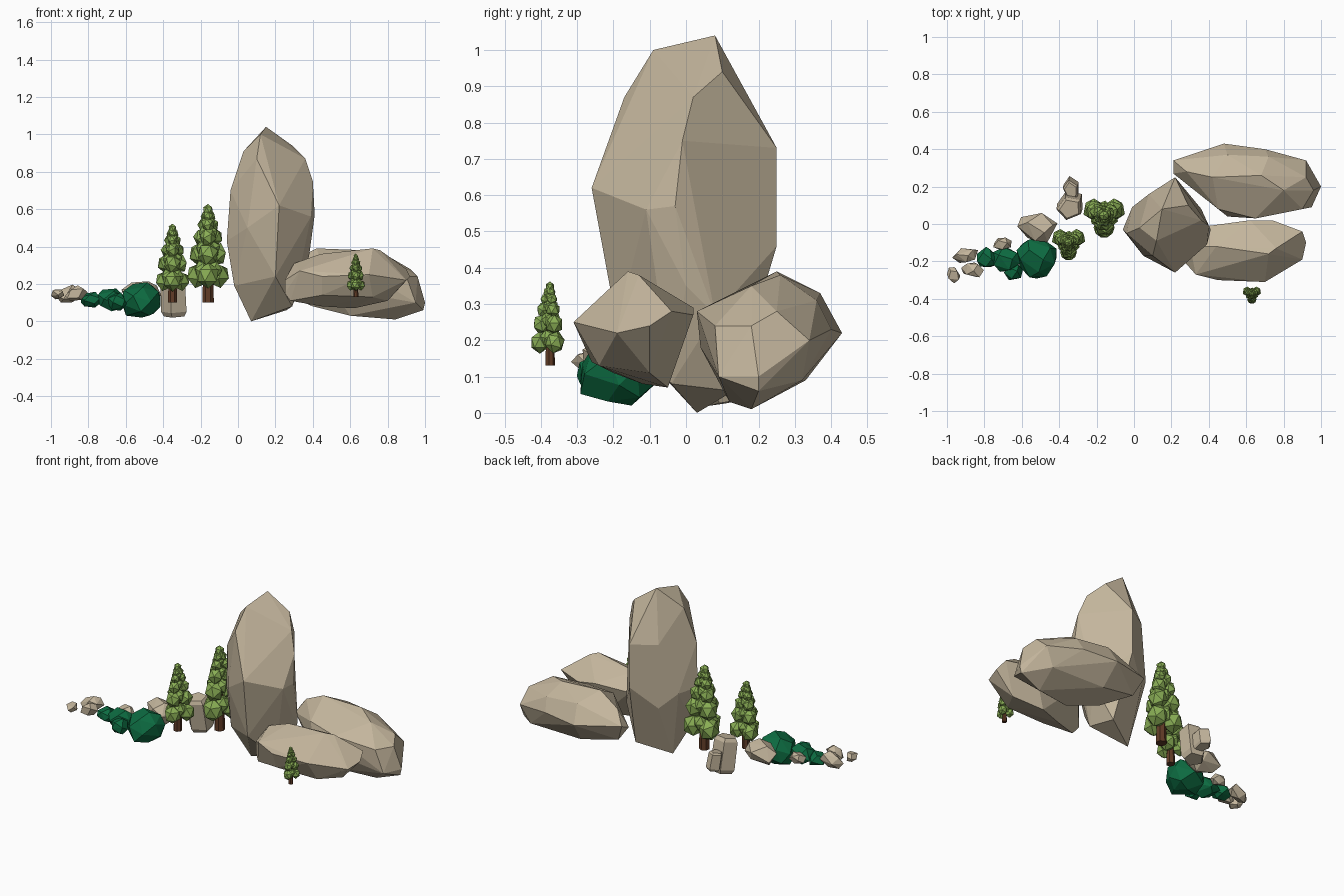
import bpy, bmesh, math, random
from mathutils import Vector, Matrix, Euler

default = bpy.data.objects.get("Cube")
if default:
    bpy.data.objects.remove(default, do_unlink=True)


def material(name, r, g, b):
    mat = bpy.data.materials.new(name)
    mat.use_nodes = True
    mat.diffuse_color = (r, g, b, 1)
    mat.node_tree.nodes["Principled BSDF"].inputs["Base Color"].default_value = (r, g, b, 1)
    return mat


STONE = material("tan_stone", 0.55, 0.465, 0.335)
SHRUB = material("dark_green_shrub", 0.004, 0.15, 0.054)
LEAF = material("leaf_green", 0.25, 0.42, 0.09)
BARK = material("brown_bark", 0.12, 0.045, 0.02)


def finish(name, bm, mat):
    """Turn a bmesh into a flat shaded object with one material."""
    bmesh.ops.recalc_face_normals(bm, faces=bm.faces)
    mesh = bpy.data.meshes.new(name)
    bm.to_mesh(mesh)
    bm.free()
    mesh.materials.append(mat)
    obj = bpy.data.objects.new(name, mesh)
    bpy.context.collection.objects.link(obj)
    return obj


def chiselled(name, points, mat):
    """Faceted solid wrapped tightly around its corner points."""
    bm = bmesh.new()
    for point in points:
        bm.verts.new(point)
    bmesh.ops.convex_hull(bm, input=bm.verts)
    loose = [v for v in bm.verts if not v.link_faces]
    bmesh.ops.delete(bm, geom=loose, context='VERTS')
    bmesh.ops.dissolve_limit(bm, angle_limit=math.radians(6),
                             verts=bm.verts, edges=bm.edges)
    return finish(name, bm, mat)


def boulder(name, corners):
    """Large rock from corners given in hundredths of a unit."""
    return chiselled(name, [Vector(c) / 100 for c in corners], STONE)


def lump(name, centre, radii, mat, count=16, turn=(0, 0, 0), seed=1):
    """Irregular lump: evenly spread points on an ellipsoid, jittered."""
    rng = random.Random(seed)
    spin = Euler(turn).to_matrix()
    points = []
    for i in range(count):
        z = 1 - 2 * (i + 0.5) / count
        angle = i * math.pi * (3 - math.sqrt(5)) + rng.uniform(-0.3, 0.3)
        ring = math.sqrt(1 - z * z)
        p = Vector((ring * math.cos(angle), ring * math.sin(angle), z))
        p *= rng.uniform(0.95, 1.12)
        p = Vector(a * b for a, b in zip(p, radii))
        points.append(spin @ p + Vector(centre))
    return chiselled(name, points, mat)


def pillar(name, centre, size, turn):
    """Upright broken stone block with chipped ends."""
    spin = Euler(turn).to_matrix()
    points = []
    for level, spread in ((-1, 0.8), (-0.75, 1), (0.8, 0.95), (1, 0.75)):
        for k in range(5):
            a = math.tau * k / 5 + 0.3
            p = Vector((math.cos(a) * spread * size[0],
                        math.sin(a) * spread * size[1], level * size[2]))
            points.append(spin @ p + Vector(centre))
    return chiselled(name, points, STONE)


def tree(name, base, scale):
    """Short trunk with triangular tiers of leaf clumps and a tip clump."""
    root = Matrix.Translation(base) @ Matrix.Scale(scale, 4)
    # Trunk
    bm = bmesh.new()
    bmesh.ops.create_cone(bm, cap_ends=True, segments=7, radius1=0.032,
                          radius2=0.02, depth=0.36,
                          matrix=root @ Matrix.Translation((0, 0, 0.18)))
    finish(name + "_trunk", bm, BARK)
    # Leaf clumps: height, distance from trunk, clump radius
    tiers = ((0.145, 0.063, 0.058), (0.26, 0.053, 0.053), (0.35, 0.04, 0.042),
             (0.415, 0.027, 0.032), (0.46, 0.015, 0.026), (0.495, 0, 0.027))
    bm = bmesh.new()
    for level, (height, reach, radius) in enumerate(tiers):
        for k in range(6 if reach else 1):
            # Three corner clumps, with smaller ones filling between them
            between = k % 2
            a = math.tau * k / 6 - math.pi / 2
            out = reach * (0.5 if between else 1)
            spot = (out * math.cos(a), out * math.sin(a),
                    height + between * radius * 0.5)
            tilt = Euler((0.5 * k, 0.4 * level, k + level)).to_matrix().to_4x4()
            stretch = Matrix.Diagonal((1, 1, 1.12, 1))
            bmesh.ops.create_icosphere(
                bm, subdivisions=1, radius=radius * (0.85 if between else 1.08),
                matrix=root @ Matrix.Translation(spot) @ stretch @ tilt)
    finish(name + "_leaves", bm, LEAF)


# Tall standing rock
boulder("standing_rock", [
    (15, 8, 104), (12, -9, 100), (29, 10, 94), (36, 2, 87), (3, -2, 91),
    (10, -17, 87), (22, -26, 62), (-4, -5, 70), (-6, -3, 43), (-1, 9, 42),
    (8, 16, 73), (22, 25, 73), (22, 25, 46), (40, -1, 75), (41, -3, 57),
    (39, -11, 56), (38, 0, 35), (5, -17, 50), (-2, -4, 19), (20, -19, 24),
    (7, 3, 0), (29, -4, 8), (26, 13, 6), (8, 16, 33), (36, 8, 27)])

# Two reclining boulders
boulder("front_boulder", [
    (25, -18, 15), (25, -18, 22), (30, -12, 31), (44, -12, 36), (72, -16, 39),
    (62, 2, 29), (74, 2, 27), (40, -1, 28), (90, -4, 28), (92, -10, 24),
    (90, -19, 22), (70, -31, 25), (45, -30, 24), (33, -27, 27), (45, -26, 14),
    (72, -24, 13), (80, -10, 11), (62, -5, 7), (45, -12, 8), (28, -20, 11),
    (76, -13, 38)])
boulder("back_boulder", [
    (21, 34, 25), (21, 27, 22), (28, 28, 32), (42, 25, 39), (68, 26, 38),
    (80, 18, 35), (92, 25, 28), (96, 18, 24), (92, 34, 20), (70, 40, 23),
    (48, 43, 22), (50, 37, 33), (72, 36, 31), (45, 8, 30), (65, 3, 28),
    (90, 8, 24), (50, 4, 18), (95, 9, 10), (100, 20, 10), (99, 20, 6),
    (84, 18, 1), (60, 12, 3), (40, 17, 8), (86, 32, 9), (50, 33, 9),
    (26, 30, 14)])

# Trees
tree("large_tree", (-0.16, 0.045, 0.1), 1)
tree("medium_tree", (-0.35, -0.1, 0.1), 0.8)
tree("small_tree", (0.63, -0.375, 0.13), 0.44)

# Shrubs, shrinking toward the outer end
lump("large_shrub", (-0.52, -0.185, 0.112), (0.108, 0.115, 0.098), SHRUB, 20, seed=3)
lump("medium_shrub", (-0.68, -0.19, 0.115), (0.08, 0.07, 0.06), SHRUB, 16, seed=5)
lump("side_shrub", (-0.645, -0.255, 0.105), (0.05, 0.048, 0.05), SHRUB, 14, seed=6)
lump("small_shrub", (-0.785, -0.185, 0.115), (0.058, 0.058, 0.042), SHRUB, 14, seed=8)

# Scattered small stones
lump("outer_stone", (-0.965, -0.27, 0.145), (0.037, 0.044, 0.03), STONE, 12, (0, 0.3, 0.4), 2)
lump("near_stone", (-0.865, -0.245, 0.15), (0.066, 0.043, 0.04), STONE, 12, (0, -0.4, -0.4), 4)
lump("far_stone", (-0.9, -0.17, 0.145), (0.073, 0.042, 0.05), STONE, 12, (0, -0.3, 0.2), 7)
lump("hidden_stone", (-0.7, -0.105, 0.13), (0.055, 0.036, 0.035), STONE, 12, (0, 0, 0.2), 9)
lump("middle_stone", (-0.515, -0.02, 0.145), (0.108, 0.078, 0.073), STONE, 14, (0.2, 0, -0.3), 11)

# Leaning broken pillars behind the trees
pillar("wide_pillar", (-0.34, 0.1, 0.135), (0.076, 0.068, 0.107), (0.15, -0.1, 0.4))
pillar("narrow_pillar", (-0.335, 0.19, 0.125), (0.044, 0.06, 0.055), (0.2, -0.1, 0.2))
